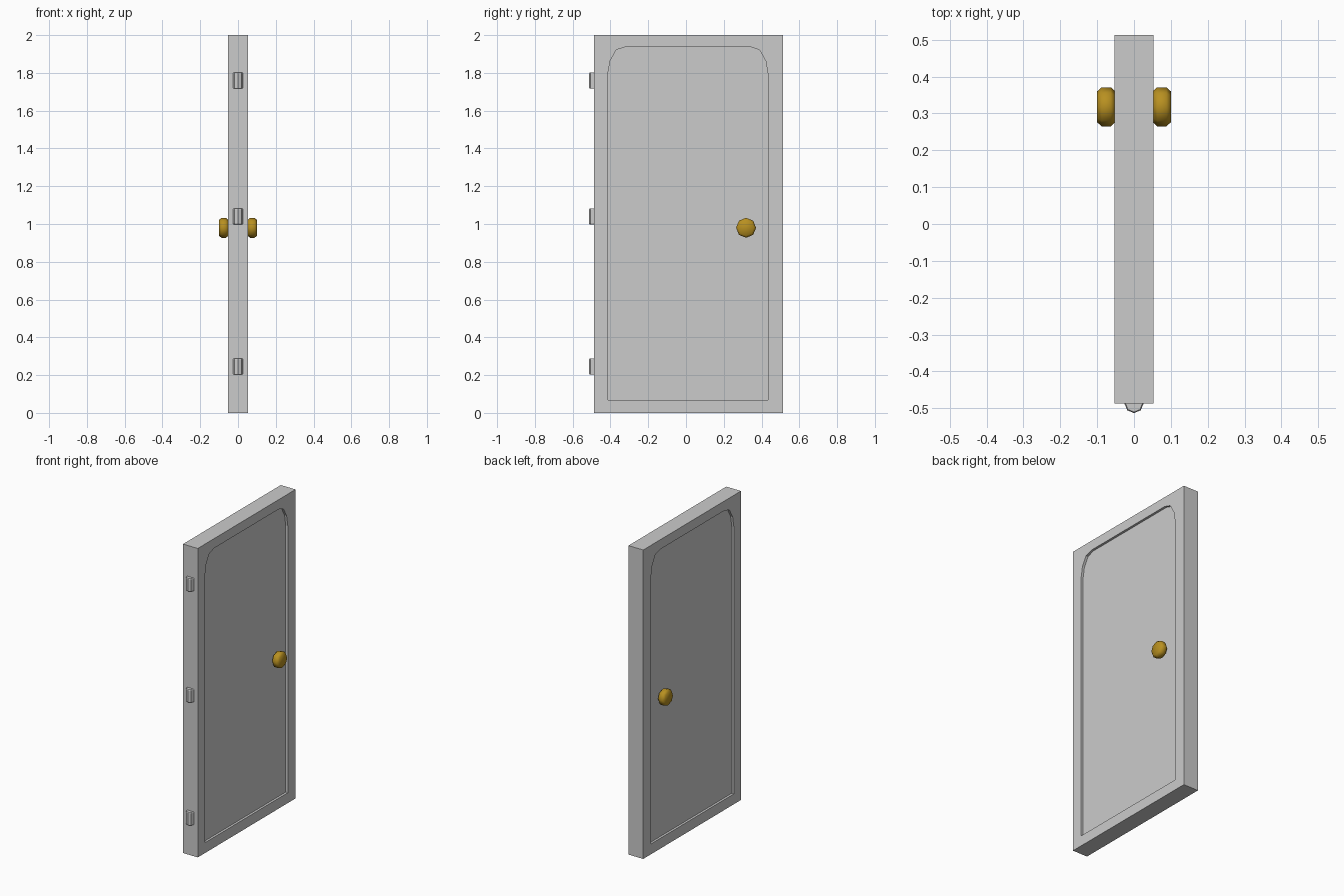
import bpy, bmesh, math
from mathutils import Matrix

if "Cube" in bpy.data.objects:
    bpy.data.objects.remove(bpy.data.objects["Cube"])

HALF_T = 0.053            # half slab thickness
DEPTH = 0.015             # panel recess depth
EDGE_Y = -0.487           # hinge edge of the slab


def make_object(name, bm):
    bmesh.ops.recalc_face_normals(bm, faces=bm.faces)
    mesh = bpy.data.meshes.new(name)
    bm.to_mesh(mesh)
    bm.free()
    obj = bpy.data.objects.new(name, mesh)
    bpy.context.collection.objects.link(obj)
    return obj


def prism(name, outline, x0, x1):
    """Extrude a (y, z) outline along x."""
    bm = bmesh.new()
    face = bm.faces.new([bm.verts.new((x0, y, z)) for y, z in outline])
    ext = bmesh.ops.extrude_face_region(bm, geom=[face])["geom"]
    verts = [v for v in ext if isinstance(v, bmesh.types.BMVert)]
    bmesh.ops.translate(bm, vec=(x1 - x0, 0, 0), verts=verts)
    return make_object(name, bm)


def lathe(name, profile, sides, matrix):
    """Closed solid of (radius, height) rings turned around local z."""
    bm = bmesh.new()
    rings = [[bm.verts.new((r * math.cos(2 * math.pi * i / sides),
                            r * math.sin(2 * math.pi * i / sides), h))
              for i in range(sides)] for r, h in profile]
    for a, b in zip(rings, rings[1:]):
        for i in range(sides):
            j = (i + 1) % sides
            bm.faces.new((a[i], a[j], b[j], b[i]))
    bm.faces.new(rings[0][::-1])
    bm.faces.new(rings[-1])
    bm.transform(matrix)
    return make_object(name, bm)


def smooth(obj, degrees):
    bpy.ops.object.select_all(action='DESELECT')
    obj.select_set(True)
    bpy.context.view_layer.objects.active = obj
    bpy.ops.object.shade_smooth_by_angle(angle=math.radians(degrees))


# Door slab
slab = prism("door_slab", [(EDGE_Y, 0), (0.513, 0), (0.513, 2), (EDGE_Y, 2)],
             -HALF_T, HALF_T)

# Arched panel recess cut into both faces
mid, half_w, bottom, top = 0.01, 0.424, 0.067, 1.938
corner = [(0.0, 0.145), (0.012, 0.075), (0.045, 0.016), (0.095, 0.0)]
right = [(mid + half_w - dy, top - dz) for dy, dz in corner]
left = [(mid - half_w + dy, top - dz) for dy, dz in reversed(corner)]
outline = [(mid - half_w, bottom), (mid + half_w, bottom)] + right + left
for side in (-1, 1):
    cutter = prism("recess_cutter", outline,
                   side * (HALF_T - DEPTH), side * (HALF_T + 0.1))
    cutter.hide_render = True
    mod = slab.modifiers.new("recess", 'BOOLEAN')
    mod.object, mod.operation, mod.solver = cutter, 'DIFFERENCE', 'EXACT'
    bpy.context.view_layer.objects.active = slab
    bpy.ops.object.modifier_apply(modifier=mod.name)
    bpy.data.objects.remove(cutter)

# Brass knobs, one per side
brass = bpy.data.materials.new("brass")
brass.diffuse_color = (0.48, 0.28, 0.015, 1)
brass.use_nodes = True
brass.node_tree.nodes["Principled BSDF"].inputs["Base Color"].default_value = brass.diffuse_color
knob_profile = [(0.043, 0.0), (0.053, 0.011), (0.053, 0.036), (0.042, 0.048)]
for side, label in ((-1, "left"), (1, "right")):
    place = (Matrix.Translation((side * (HALF_T - 0.001), 0.318, 0.98))
             @ Matrix.Rotation(side * math.pi / 2, 4, 'Y'))
    knob = lathe("knob_" + label, knob_profile, 8, place)
    knob.data.materials.append(brass)
    smooth(knob, 50)

# Hinge barrels on the edge
hinge_profile = [(0.023, 0.0), (0.026, 0.004), (0.026, 0.08), (0.023, 0.084)]
for n, z in enumerate((0.203, 0.998, 1.717), 1):
    lathe(f"hinge_{n}", hinge_profile, 8, Matrix.Translation((0, EDGE_Y, z)))
